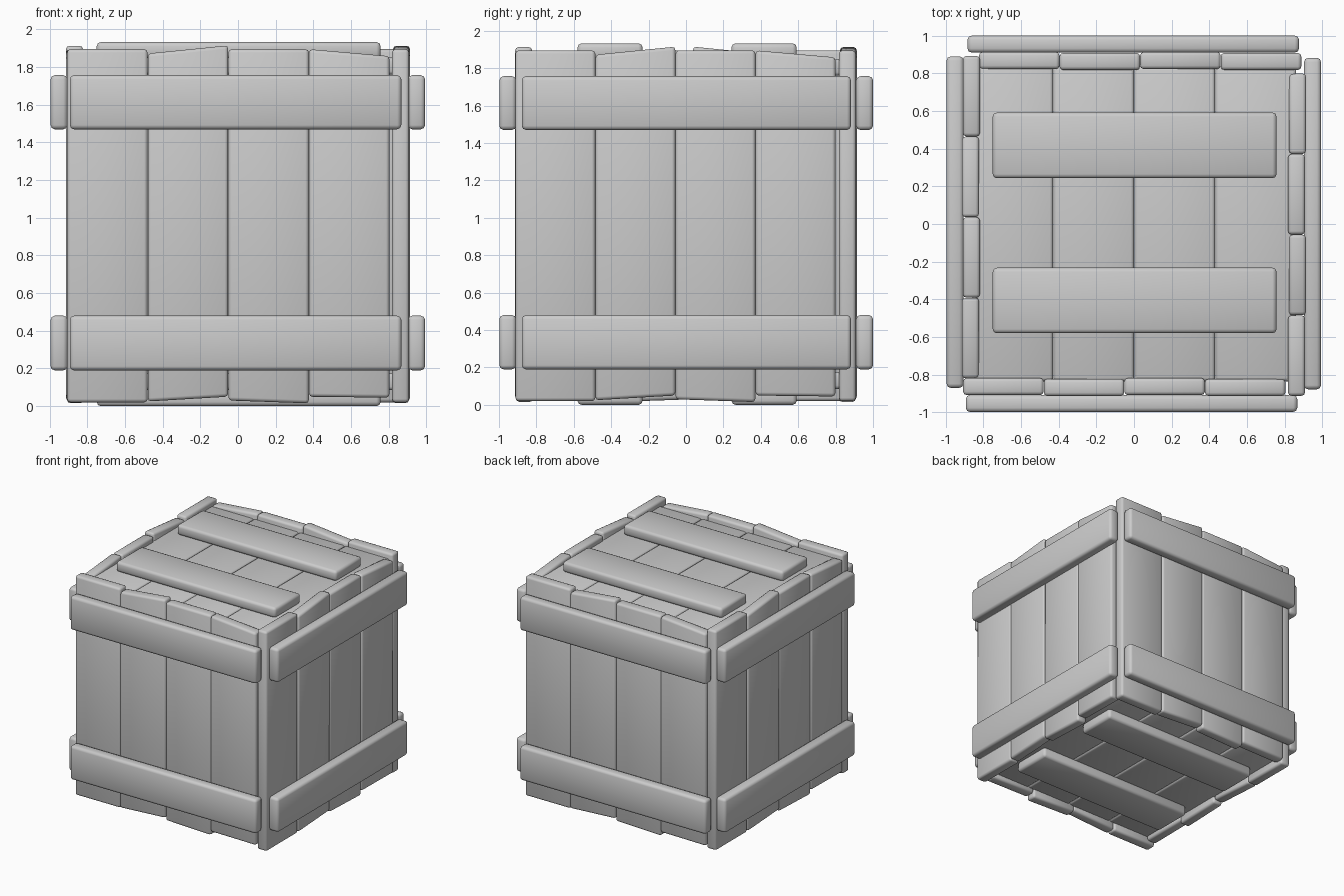
import bpy, bmesh
from mathutils import Matrix
from math import pi

if "Cube" in bpy.data.objects:
    bpy.data.objects.remove(bpy.data.objects["Cube"])


def board(name, outline, d0, d1, matrix, bevel=0.018):
    """Extrude a four-point outline (u, v) from depth d0 to d1, then round its edges.
    Local axes: u along x, v along z, depth outwards along -y."""
    bm = bmesh.new()
    inner = [bm.verts.new((u, -d0, v)) for u, v in outline]
    outer = [bm.verts.new((u, -d1, v)) for u, v in outline]
    bm.faces.new(inner)
    bm.faces.new(outer[::-1])
    n = len(outline)
    for i in range(n):
        j = (i + 1) % n
        bm.faces.new((inner[i], outer[i], outer[j], inner[j]))
    bmesh.ops.transform(bm, matrix=matrix, verts=bm.verts)
    bmesh.ops.recalc_face_normals(bm, faces=bm.faces)
    bmesh.ops.bevel(bm, geom=bm.edges[:], offset=bevel, segments=2,
                    profile=0.5, affect='EDGES')
    for f in bm.faces:
        f.smooth = True
    me = bpy.data.meshes.new(name)
    bm.to_mesh(me)
    bm.free()
    ob = bpy.data.objects.new(name, me)
    bpy.context.collection.objects.link(ob)
    return ob


def rect(u0, u1, v0, v1):
    return [(u0, v0), (u1, v0), (u1, v1), (u0, v1)]


# Uneven plank ends: bottom left, bottom right, top left, top right
ENDS = [(0.02, 0.02, 1.895, 1.895),
        (0.025, 0.05, 1.872, 1.915),
        (0.03, 0.015, 1.895, 1.895),
        (0.05, 0.045, 1.895, 1.858)]

# Four walls in a pinwheel: name, plank start, batten start, batten outer depth
WALLS = [("front", -0.907, -0.893, 0.998), ("right", -0.912, -0.878, 0.993),
         ("back", -0.888, -0.876, 1.0), ("left", -0.892, -0.890, 0.995)]
PITCH = 0.428

for k, (side, start, bstart, out) in enumerate(WALLS):
    turn = Matrix.Rotation(k * pi / 2, 4, 'Z')
    # Vertical planks
    for i, (b0, b1, t0, t1) in enumerate(ENDS):
        u0 = start + i * PITCH
        u1 = u0 + PITCH - 0.001
        step = 0.005 * (i % 2)
        board(f"{side}_plank_{i + 1}", [(u0, b0), (u1, b1), (u1, t1), (u0, t0)],
              0.818 + step, 0.908 + step, turn)
    # Horizontal battens
    for label, z0, z1 in (("lower", 0.19, 0.48), ("upper", 1.47, 1.757)):
        board(f"{side}_{label}_batten", rect(bstart, bstart + 1.76, z0, z1),
              out - 0.09, out, turn, 0.022)

# Lid and floor: local v runs along world y, depth runs along world z
flat = Matrix.Rotation(-pi / 2, 4, 'X') @ Matrix.Scale(-1, 4, (0, 0, 1))
for label, p0, p1, b0, b1 in (("lid", 1.76, 1.85, 1.845, 1.933),
                              ("floor", 0.085, 0.175, 0.0, 0.09)):
    for i in range(4):
        u0 = -0.858 + i * 0.43
        board(f"{label}_plank_{i + 1}", rect(u0, u0 + 0.429, -0.835, 0.835),
              p0, p1, flat)
    for where, y0, y1 in (("front", -0.592, -0.243), ("rear", 0.232, 0.58)):
        board(f"{label}_{where}_batten", rect(-0.75, 0.757, y0, y1), b0, b1, flat, 0.022)

# Check that flat boards sit the right way up (depth maps to +z)
bpy.context.view_layer.update()
for ob in bpy.data.objects:
    if ob.name.startswith(("lid", "floor")):
        if sum(v.co.z for v in ob.data.vertices) < 0:
            ob.data.transform(Matrix.Rotation(pi, 4, 'X'))
